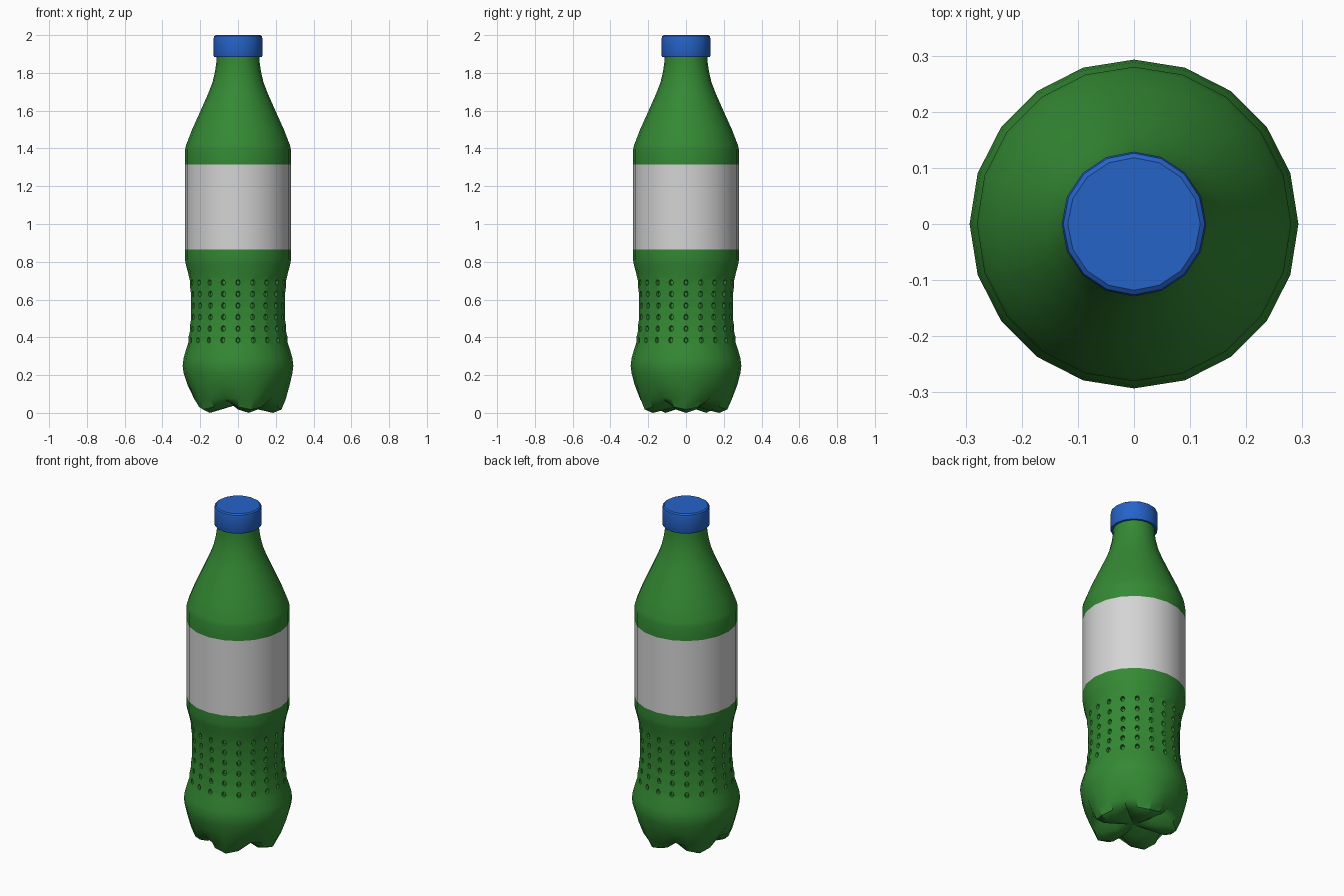
import bpy, bmesh, math
from mathutils import Vector

if "Cube" in bpy.data.objects:
    bpy.data.objects.remove(bpy.data.objects["Cube"], do_unlink=True)


def material(name, rgb):
    m = bpy.data.materials.new(name)
    m.use_nodes = True
    m.diffuse_color = (*rgb, 1)
    bsdf = next(n for n in m.node_tree.nodes if n.type == 'BSDF_PRINCIPLED')
    bsdf.inputs["Base Color"].default_value = (*rgb, 1)
    return m


green = material("bottle green", (0.034, 0.25, 0.034))
grey = material("label grey", (0.66, 0.66, 0.66))
blue = material("cap blue", (0.019, 0.125, 0.58))


def add_ring(bm, sides, r, z, dr=0, dz=0):
    """Ring of vertices; dr and dz sink the notches between the feet."""
    ring = []
    for i in range(sides):
        a = 2 * math.pi * i / sides
        notch = (0, 0.3, 1, 0.3)[i % 4]
        rr = r - dr * notch
        ring.append(bm.verts.new((rr * math.cos(a), rr * math.sin(a), z + dz * notch)))
    return ring


def skin(bm, rings):
    """Join rings listed from bottom to top."""
    for low, high in zip(rings, rings[1:]):
        n = len(low)
        for i in range(n):
            j = (i + 1) % n
            bm.faces.new((low[i], low[j], high[j], high[i]))


def finish(bm, name, mats):
    mesh = bpy.data.meshes.new(name)
    bm.to_mesh(mesh)
    bm.free()
    ob = bpy.data.objects.new(name, mesh)
    bpy.context.collection.objects.link(ob)
    for m in mats:
        mesh.materials.append(m)
    bpy.ops.object.select_all(action='DESELECT')
    ob.select_set(True)
    bpy.context.view_layer.objects.active = ob
    bpy.ops.object.shade_smooth_by_angle(angle=math.radians(35))
    return ob


# Bottle body: five-footed base, gripped waist, label band, shoulder and neck
BASE = [(0.10, 0.02, 0, 0.03), (0.185, 0.0, 0.03, 0.06), (0.23, 0.018, 0.045, 0.045),
        (0.252, 0.07, 0.03, 0.01), (0.274, 0.15, 0.006, 0)]
GRIP = [(0.263, 0.385), (0.255, 0.446), (0.250, 0.507),
        (0.249, 0.568), (0.251, 0.629), (0.256, 0.690)]
SIDE = [(0.288, 0.21), (0.293, 0.25), (0.288, 0.29), (0.272, 0.345)] + GRIP + [
        (0.264, 0.74), (0.276, 0.785), (0.28, 0.81), (0.28, 0.865), (0.28, 1.315),
        (0.28, 1.395), (0.274, 1.42), (0.243, 1.50), (0.198, 1.60), (0.158, 1.69),
        (0.135, 1.75), (0.121, 1.81), (0.114, 1.86), (0.112, 1.95)]

bm = bmesh.new()
rings = [add_ring(bm, 20, *row) for row in BASE + SIDE]
skin(bm, rings)
centre = bm.verts.new((0, 0, 0.045))
for i in range(20):
    bm.faces.new((centre, rings[0][(i + 1) % 20], rings[0][i]))
bm.faces.new(rings[-1])

# Label band by height
for f in bm.faces:
    f.material_index = int(0.87 < f.calc_center_median().z < 1.31)

# Grip dimples: open a small diamond at every grip vertex
first = len(BASE) + 4
grip_verts = [v for ring in rings[first:first + len(GRIP)] for v in ring]
bmesh.ops.bevel(bm, geom=grip_verts, offset=0.014, offset_type='OFFSET',
                segments=1, profile=0.5, affect='VERTICES')
dimples = [f for f in bm.faces
           if 0.37 < f.calc_center_median().z < 0.71 and f.calc_perimeter() < 0.12]

# Round each diamond into an upright oval, then sink it
for f in dimples:
    c = f.calc_center_median()
    for e in list(f.edges):
        bmesh.utils.edge_split(e, e.verts[0], 0.5)
    side = Vector((-c.y, c.x, 0)).normalized()
    for v in f.verts:
        d = v.co - c
        angle = math.atan2(d.z, d.dot(side))
        v.co = c + side * (0.012 * math.cos(angle)) + Vector((0, 0, 0.016 * math.sin(angle)))
bm.normal_update()
bmesh.ops.inset_individual(bm, faces=dimples, thickness=0.004, depth=-0.014)
bmesh.ops.recalc_face_normals(bm, faces=bm.faces)
finish(bm, "bottle_body", [green, grey])

# Screw cap with softened rims
bm = bmesh.new()
CAP = [(0.105, 1.885), (0.126, 1.885), (0.129, 1.892), (0.129, 1.982),
       (0.126, 1.994), (0.118, 2.0)]
rings = [add_ring(bm, 16, r, z) for r, z in CAP]
skin(bm, rings)
bm.faces.new(rings[-1])
bm.faces.new(rings[0][::-1])
bmesh.ops.recalc_face_normals(bm, faces=bm.faces)
finish(bm, "screw_cap", [blue])
